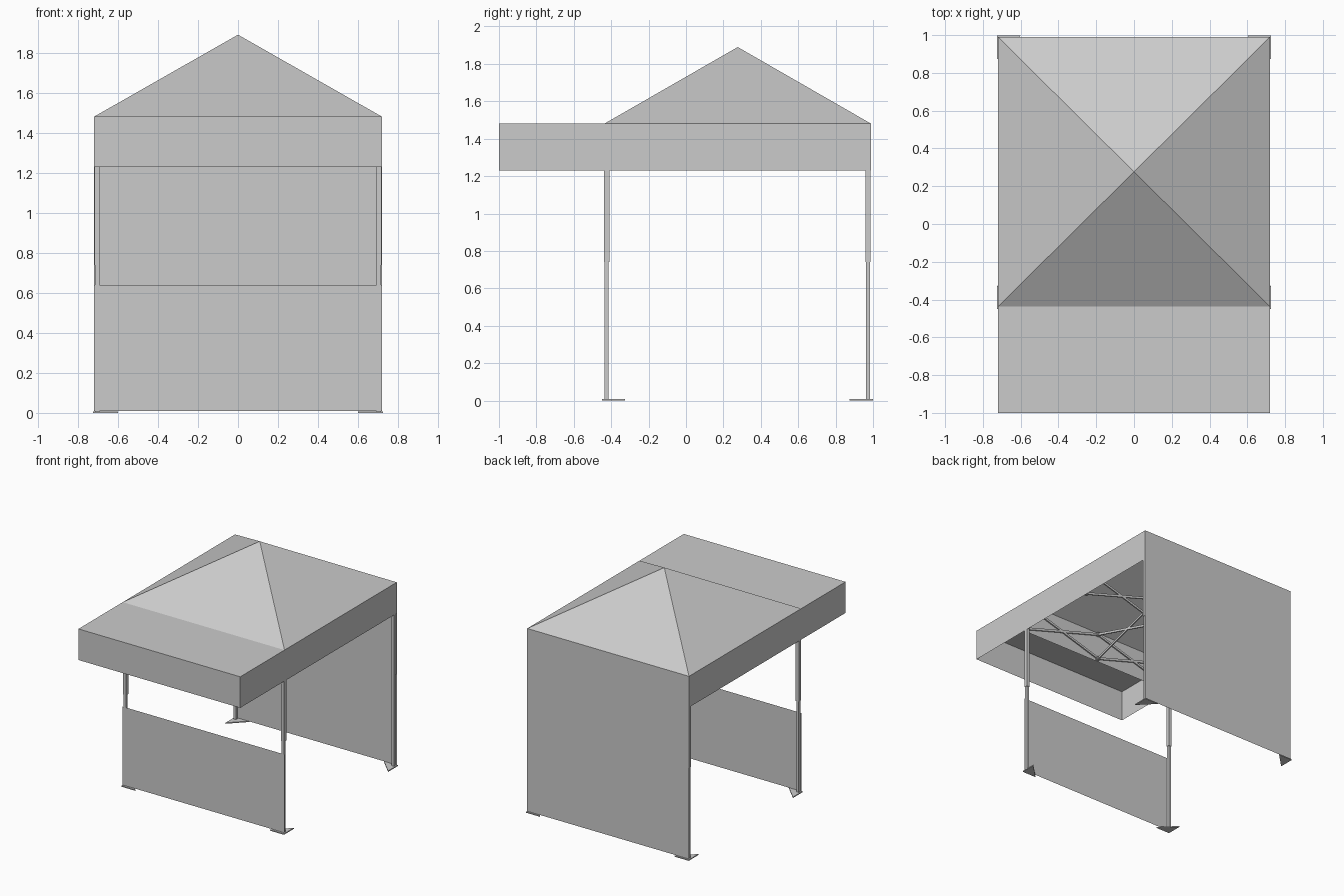
import bpy
from mathutils import Vector

if "Cube" in bpy.data.objects:
    bpy.data.objects.remove(bpy.data.objects["Cube"])

W, FRONT, BACK, AWN = 0.72, -0.437, 0.99, -1.0
MID = (FRONT + BACK) / 2
EAVE, HEM, APEX = 1.48, 1.23, 1.89
LX, LF, LB = 0.703, -0.424, 0.973      # leg centre lines


def mesh(name, verts, faces):
    me = bpy.data.meshes.new(name)
    me.from_pydata(verts, [], faces)
    me.update()
    ob = bpy.data.objects.new(name, me)
    bpy.context.collection.objects.link(ob)
    return ob


def wall(name, a, b, z0, z1):
    """Vertical fabric sheet between two plan points."""
    return mesh(name, [(*a, z0), (*b, z0), (*b, z1), (*a, z1)], [(0, 1, 2, 3)])


def bar(name, a, b, w, h):
    """Rectangular tube from a to b."""
    a, b = Vector(a), Vector(b)
    d = (b - a).normalized()
    up = Vector((0, 1, 0)) if abs(d.z) > 0.95 else Vector((0, 0, 1))
    s = d.cross(up).normalized()
    t = s.cross(d)
    v = [p + s * i * w / 2 + t * j * h / 2 for p in (a, b)
         for i, j in ((-1, -1), (1, -1), (1, 1), (-1, 1))]
    f = [(3, 2, 1, 0), (4, 5, 6, 7)] + [(i, (i + 1) % 4, (i + 1) % 4 + 4, i + 4) for i in range(4)]
    return mesh(name, v, f)


# Pyramid roof and flat front awning
mesh("roof", [(-W, FRONT, EAVE), (W, FRONT, EAVE), (W, BACK, EAVE), (-W, BACK, EAVE), (0, MID, APEX)],
     [(i, (i + 1) % 4, 4) for i in range(4)])
mesh("awning", [(-W, AWN, EAVE), (W, AWN, EAVE), (W, FRONT, EAVE), (-W, FRONT, EAVE)], [(0, 1, 2, 3)])

# Hanging valances
wall("awning_valance", (-W, AWN), (W, AWN), HEM, EAVE)
wall("front_valance", (-W, FRONT), (W, FRONT), HEM, EAVE)
for s, side in ((-1, "left"), (1, "right")):
    wall(side + "_valance", (s * W, AWN), (s * W, BACK), HEM, EAVE)

# Full back wall and half-height front wall
wall("back_wall", (W, BACK), (-W, BACK), 0.01, EAVE)
wall("front_half_wall", (-W, FRONT), (W, FRONT), 0.01, 0.64)

# Telescopic legs with triangular foot plates
for s, side in ((-1, "left"), (1, "right")):
    for y, d, end in ((LF, 1, "front"), (LB, -1, "back")):
        n = f"{end}_{side}_"
        bar(n + "upper_leg", (s * LX, y, 0.74), (s * LX, y, 1.46), 0.028, 0.028)
        bar(n + "lower_leg", (s * LX, y, 0), (s * LX, y, 0.76), 0.021, 0.021)
        cx, cy = s * 0.724, y - d * 0.026
        tri = [(cx, cy), (cx - s * 0.125, cy), (cx, cy + d * 0.125)]
        mesh(n + "foot", [(*p, z) for z in (0, 0.008) for p in tri],
             [(0, 2, 1), (3, 4, 5), (0, 1, 4, 3), (1, 2, 5, 4), (2, 0, 3, 5)])

# Scissor truss: around the perimeter and across the middle
TOP, LOW = 1.46, 1.25


def scissor(name, a, b):
    bar(name + "_bar_a", (*a, TOP), (*b, LOW), 0.01, 0.018)
    bar(name + "_bar_b", (*a, LOW), (*b, TOP), 0.01, 0.018)


corners = [(-LX, LF), (LX, LF), (LX, LB), (-LX, LB)]
for i, name in enumerate(("front", "right", "back", "left")):
    a, b = corners[i], corners[(i + 1) % 4]
    m = ((a[0] + b[0]) / 2, (a[1] + b[1]) / 2)
    scissor(name + "_truss_1", a, m)
    scissor(name + "_truss_2", m, b)
    scissor(name + "_cross_truss", m, (0, MID))
    for z in (TOP, LOW):
        bar(name + "_joint", (*m, z - 0.012), (*m, z + 0.012), 0.026, 0.026)

# Centre pole holding up the peak
bar("centre_pole", (0, MID, 1.23), (0, MID, 1.87), 0.022, 0.022)
